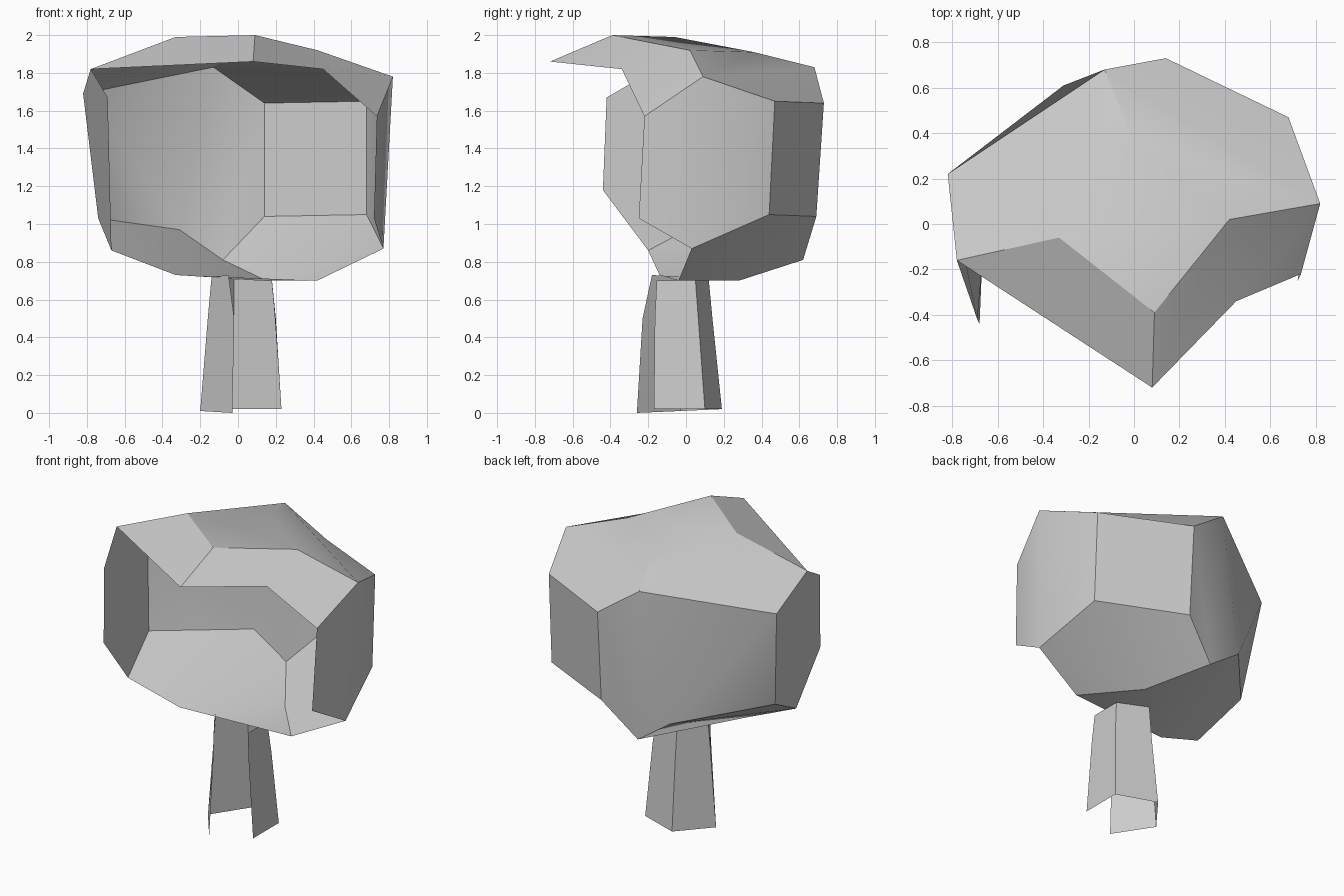
import bpy, bmesh, math

if "Cube" in bpy.data.objects:
    bpy.data.objects.remove(bpy.data.objects["Cube"])


def shell(name, points, faces, angle):
    """Open low-poly shell: named corner points, one word per face."""
    bm = bmesh.new()
    v = {key: bm.verts.new(co) for key, co in points.items()}
    for word in faces.split():
        bm.faces.new([v[ch] for ch in word])
    bmesh.ops.recalc_face_normals(bm, faces=bm.faces[:])
    mesh = bpy.data.meshes.new(name)
    bm.to_mesh(mesh)
    bm.free()
    ob = bpy.data.objects.new(name, mesh)
    bpy.context.collection.objects.link(ob)
    bpy.ops.object.select_all(action='DESELECT')
    ob.select_set(True)
    bpy.context.view_layer.objects.active = ob
    bpy.ops.object.shade_smooth_by_angle(angle=math.radians(angle))
    return ob


# Crown corners: capitals are the upper rim and cap, lower case the lower rim
crown = {
    # cap
    'A': (.08, -.72, 1.86), 'B': (-.78, -.16, 1.82), 'C': (-.33, -.06, 1.99),
    'D': (.09, -.39, 2.0), 'E': (.45, -.34, 1.82), 'L': (0, .36, 1.91),
    'M': (.42, .02, 1.92),
    # upper rim
    'F': (.735, -.22, 1.57), 'G': (.82, .09, 1.78), 'H': (.68, .47, 1.65),
    'I': (.14, .73, 1.64), 'J': (-.13, .68, 1.83), 'K': (-.82, .22, 1.69),
    'N': (-.69, -.42, 1.67),
    # lower rim
    'f': (.72, -.25, 1.03), 'g': (.77, .03, .87), 'h': (.68, .44, 1.05),
    'i': (.14, .69, 1.04), 'q': (-.08, .62, .81), 'r': (-.31, .61, .97),
    'k': (-.74, .12, 1.03), 'n': (-.68, -.44, 1.18), 'p': (-.67, -.20, .86),
    # underside
    'u': (-.33, -.14, .73), 's': (.42, -.04, .70), 't': (.15, .28, .70),
}
cap = "ABCD ADME EMGF CLMD LJGM BKJLC GJIH "
walls = "FGgf GHhg HIih IJqi JKr Jrq Kkr BNnpkK "
underside = "pkru urqt uts tqih tghs".replace("tghs", "thgs")
shell("crown", crown, cap + walls + underside, 32)

# Trunk: tapering five-sided tube with its front-right side left open
rings = [
    [(.23, -.17, .02), (.23, .10, .02), (-.03, .19, .02), (-.20, -.03, .01), (-.03, -.26, 0)],
    [(.195, -.165, .5), (.20, .065, .5), (-.02, .14, .5), (-.16, -.03, .5), (-.02, -.23, .5)],
    [(.18, -.155, .70), (.18, .05, .70), (-.02, .12, .71), (-.14, -.03, .72), (-.05, -.18, .73)],
]
keys = ["abcde", "fghij", "klmno"]
trunk = {k: co for row, ring in zip(keys, rings) for k, co in zip(row, ring)}
sides = " ".join(lo[i] + lo[i + 1] + hi[i + 1] + hi[i]
                 for lo, hi in zip(keys, keys[1:]) for i in range(4))
shell("trunk", trunk, sides, 30)
